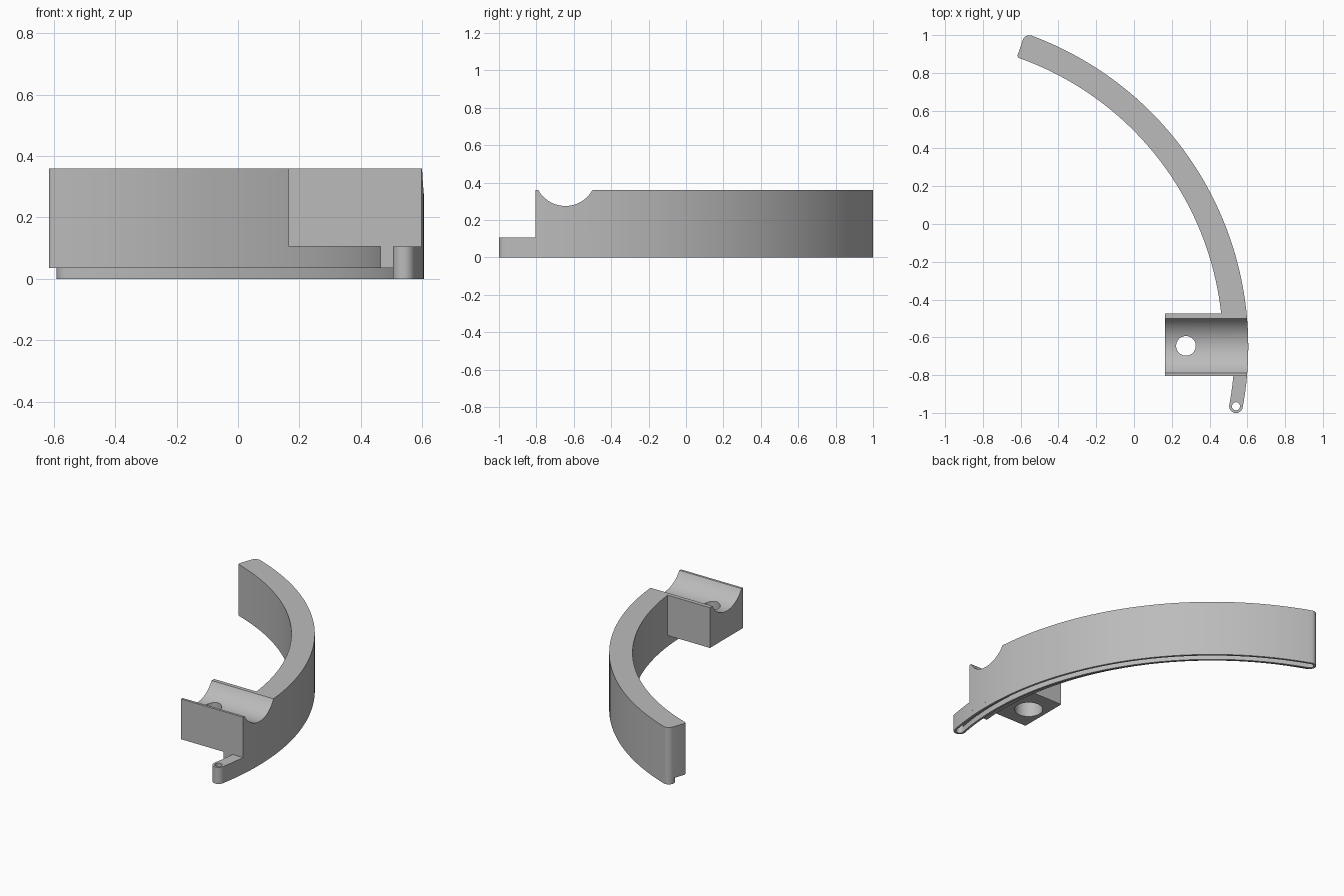
import bpy
import bmesh
from math import sin, cos, asin, pi, radians

cube = bpy.data.objects.get("Cube")
if cube:
    bpy.data.objects.remove(cube, do_unlink=True)

grey = bpy.data.materials.new("plain grey")
grey.use_nodes = True
grey.diffuse_color = (0.5, 0.5, 0.5, 1)
grey.node_tree.nodes["Principled BSDF"].inputs["Base Color"].default_value = (0.5, 0.5, 0.5, 1)

# Shared arc layout
CX, CY = -1.151, -0.65
R_OUT, R_IN, R_MID = 1.756, 1.622, 1.72
HALF = R_OUT - R_MID
FRONT_Y = -0.805
A_TAIL, A_END = radians(-10.55), radians(69.7)
LIP_Z, TAIL_Z, TOP_Z = 0.035, 0.105, 0.36


def polar(r, a):
    return (CX + r * cos(a), CY + r * sin(a))


def arc(r, a0, a1, n=72):
    return [polar(r, a0 + (a1 - a0) * i / n) for i in range(n + 1)]


def round_corner(r, a, rad, a0, a1, n=8):
    """Small arc around the point (r, a)."""
    x, y = polar(r, a)
    steps = [a0 + (a1 - a0) * i / n for i in range(n + 1)]
    return [(x + rad * cos(t), y + rad * sin(t)) for t in steps]


def prism(name, outline, z0, z1):
    """Extrude a closed xy outline from z0 to z1."""
    bm = bmesh.new()
    face = bm.faces.new([bm.verts.new((x, y, z0)) for x, y in outline])
    out = bmesh.ops.extrude_face_region(bm, geom=[face])
    top = [v for v in out["geom"] if isinstance(v, bmesh.types.BMVert)]
    bmesh.ops.translate(bm, verts=top, vec=(0, 0, z1 - z0))
    bmesh.ops.remove_doubles(bm, verts=bm.verts, dist=1e-5)
    bmesh.ops.recalc_face_normals(bm, faces=bm.faces)
    mesh = bpy.data.meshes.new(name)
    bm.to_mesh(mesh)
    bm.free()
    obj = bpy.data.objects.new(name, mesh)
    bpy.context.collection.objects.link(obj)
    mesh.materials.append(grey)
    return obj


def box(name, x0, x1, y0, y1, z0, z1):
    return prism(name, [(x0, y0), (x1, y0), (x1, y1), (x0, y1)], z0, z1)


def cylinder(name, x, y, r, z0, z1, n=40):
    ring = [(x + r * cos(2 * pi * i / n), y + r * sin(2 * pi * i / n)) for i in range(n)]
    return prism(name, ring, z0, z1)


def curved_slot(name, half, z0, z1):
    """Round-ended strip that follows the arc."""
    pts = arc(R_MID + half, A_TAIL, A_END)
    pts += round_corner(R_MID, A_END, half, A_END, A_END + pi, 16)[1:]
    pts += arc(R_MID - half, A_END, A_TAIL)[1:]
    pts += round_corner(R_MID, A_TAIL, half, A_TAIL + pi, A_TAIL + 2 * pi, 16)[1:-1]
    return prism(name, pts, z0, z1)


def combine(obj, tool, operation):
    mod = obj.modifiers.new(operation.lower(), "BOOLEAN")
    mod.operation, mod.solver, mod.object = operation, "EXACT", tool
    bpy.context.view_layer.objects.active = obj
    bpy.ops.object.modifier_apply(modifier=mod.name)
    bpy.data.objects.remove(tool, do_unlink=True)


def finish(obj):
    bpy.ops.object.select_all(action="DESELECT")
    obj.select_set(True)
    bpy.context.view_layer.objects.active = obj
    bpy.ops.object.shade_smooth_by_angle(angle=radians(30))


# Curved wall with rounded far end and flat front end
a_flat = A_END + HALF / R_MID
fillet = 0.015
r_fillet = R_IN + fillet
a_fillet = a_flat - fillet / r_fillet
outline = arc(R_OUT, asin((FRONT_Y - CY) / R_OUT), A_END)
outline += round_corner(R_MID, A_END, HALF, A_END, A_END + pi / 2)[1:]
outline += round_corner(r_fillet, a_fillet, fillet, a_fillet + pi / 2, a_fillet + pi)
outline += arc(R_IN, a_fillet, asin((FRONT_Y - CY) / R_IN))[1:]
wall = prism("curved_wall", outline, LIP_Z, TOP_Z)

# Cradle block joined to the wall
combine(wall, box("cradle_block", 0.165, 0.55, FRONT_Y, -0.475, TAIL_Z, TOP_Z), "UNION")

# Round trough across the block and wall
trough = cylinder("trough_cutter", 0, 0, 0.166, -0.5, 0.5, 96)
trough.rotation_euler = (0, pi / 2, 0)
trough.location = (0.4, -0.645, 0.441)
bpy.context.view_layer.update()
combine(wall, trough, "DIFFERENCE")

# Screw hole with a wider recess underneath
combine(wall, cylinder("hole_cutter", 0.275, -0.645, 0.052, 0, 0.5), "DIFFERENCE")
combine(wall, cylinder("recess_cutter", 0.275, -0.645, 0.083, 0, 0.2), "DIFFERENCE")
finish(wall)

# Bottom rail: low lip under the wall, taller tail at the front
rail = curved_slot("bottom_rail", HALF, 0, TAIL_Z)
combine(rail, box("lip_cutter", -1, 1, FRONT_Y, 1.2, LIP_Z, 0.3), "DIFFERENCE")
combine(rail, curved_slot("groove_cutter", 0.022, -0.1, LIP_Z + 0.001), "DIFFERENCE")
tx, ty = polar(R_MID, A_TAIL)
combine(rail, cylinder("tail_hole_cutter", tx, ty, 0.0215, -0.1, 0.3, 24), "DIFFERENCE")
finish(rail)
